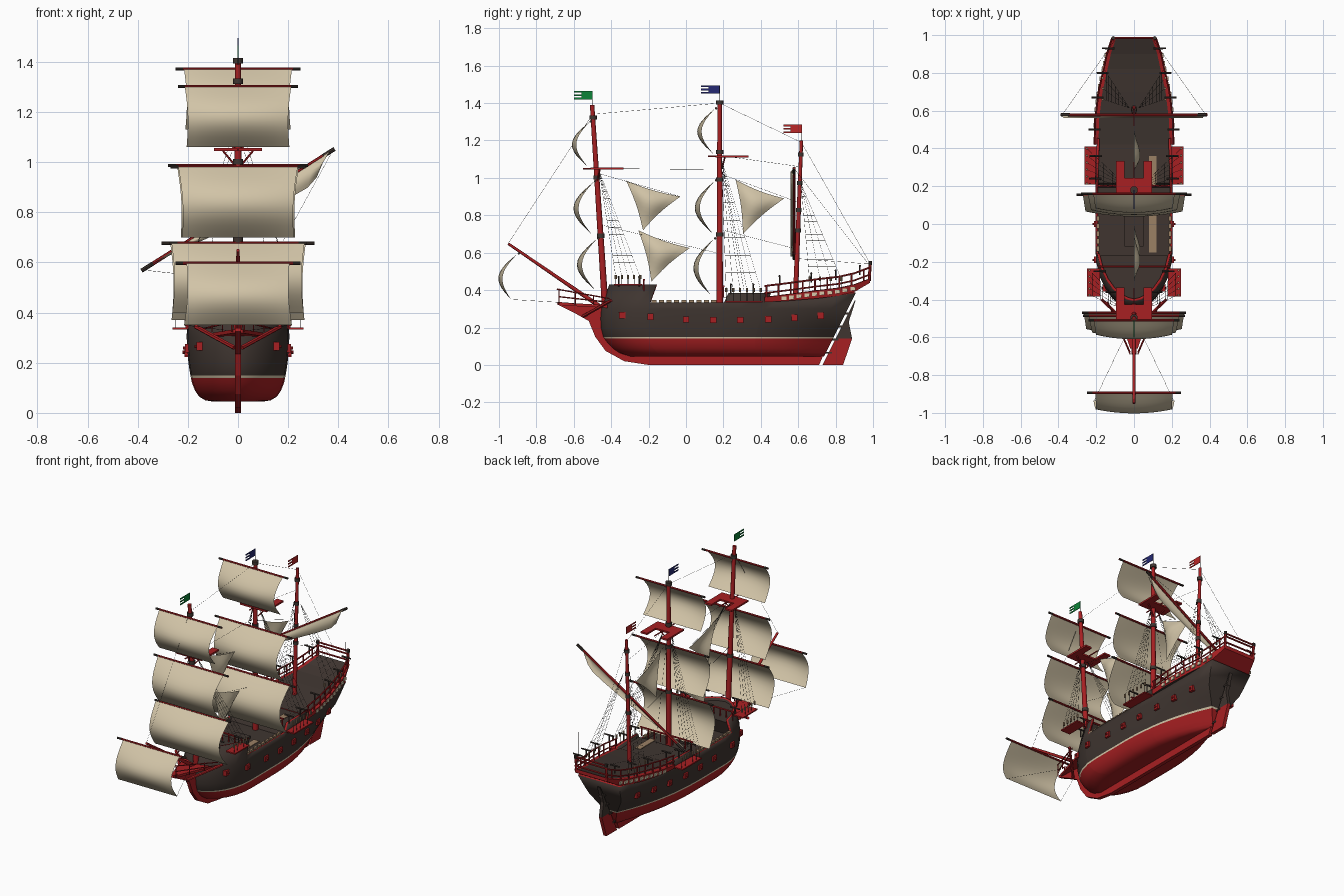
import bpy, bmesh, math
from mathutils import Vector as V

if "Cube" in bpy.data.objects:
    bpy.data.objects.remove(bpy.data.objects["Cube"])

def mat(name, *c):
    m = bpy.data.materials.new(name)
    m.diffuse_color = (*c, 1)
    m.use_nodes = True
    m.node_tree.nodes["Principled BSDF"].inputs["Base Color"].default_value = m.diffuse_color
    return m

RED = mat("red_paint", .39, .014, .016)
DARK = mat("dark_timber", .050, .036, .030)
CREAM = mat("cream_trim", .68, .58, .40)
SAIL = mat("sailcloth", .64, .55, .385)
TAN = mat("tan_wood", .33, .22, .13)
ROPE = mat("rope_black", .025, .023, .022)
GREEN = mat("flag_green", .004, .23, .04)
BLUE = mat("flag_blue", .018, .022, .17)
FLAGRED = mat("flag_red", .50, .02, .02)

def make(name, bm, mats, angle=None, fix=True):
    if fix:
        bmesh.ops.recalc_face_normals(bm, faces=bm.faces)
    me = bpy.data.meshes.new(name)
    bm.to_mesh(me); bm.free()
    for m in mats: me.materials.append(m)
    ob = bpy.data.objects.new(name, me)
    bpy.context.collection.objects.link(ob)
    if angle:
        bpy.ops.object.select_all(action='DESELECT')
        ob.select_set(True); bpy.context.view_layer.objects.active = ob
        bpy.ops.object.shade_smooth_by_angle(angle=math.radians(angle))
    return ob

def rod(bm, a, b, r, r2=None, n=6, mi=0):
    a, b = V(a), V(b); d = b - a
    M = d.to_track_quat('Z', 'Y').to_matrix().to_4x4(); M.translation = (a + b) / 2
    g = bmesh.ops.create_cone(bm, cap_ends=True, segments=n, radius1=r,
                              radius2=r if r2 is None else r2, depth=d.length, matrix=M)
    for f in {f for v in g['verts'] for f in v.link_faces}: f.material_index = mi

def box(bm, x0, x1, y0, y1, z0, z1, mi=0):
    g = bmesh.ops.create_cube(bm, size=1)
    for v in g['verts']:
        v.co = ((x0+x1)/2 + v.co.x*(x1-x0), (y0+y1)/2 + v.co.y*(y1-y0), (z0+z1)/2 + v.co.z*(z1-z0))
    for f in {f for v in g['verts'] for f in v.link_faces}: f.material_index = mi

def prism(bm, pts, hw, mi=0):
    # side profile in (y, z) given thickness across x
    L = [bm.verts.new((-hw, y, z)) for y, z in pts]; R = [bm.verts.new((hw, y, z)) for y, z in pts]
    n = len(pts)
    fs = [bm.faces.new(L), bm.faces.new(R[::-1])]
    fs += [bm.faces.new((L[i], R[i], R[(i+1) % n], L[(i+1) % n])) for i in range(n)]
    for f in fs: f.material_index = mi

def tab(t, pts):
    if t <= pts[0][0]: return pts[0][1]
    for (a, p), (b, q) in zip(pts, pts[1:]):
        if t <= b: return p + (q - p) * (t - a) / (b - a)
    return pts[-1][1]

# hull shape rules: stem line, stern line, half width
def stem(z): return tab(z, [(.045, -.30), (.065, -.36), (.1, -.41), (.15, -.445), (.22, -.462), (.3, -.455), (.43, -.41)])
def stern(z): return .715 + .5 * z
def width(s, z):
    w = tab(z, [(.045, .10), (.05, .13), (.065, .155), (.09, .172), (.12, .184), (.15, .19), (.2, .198), (.3, .205), (.45, .2)])
    t = min(s / .25, 1); bow = (1 - (1 - t) ** 2.2) ** .6
    e = tab(z, [(.05, .06), (.14, .25), (.25, .58), (.38, .74)])
    return w * bow * (1 - (1 - e) * max(0, (s - .45) / .55) ** 2.2)
def side(y, z): return width((y - stem(z)) / (stern(z) - stem(z)), z)

S = [(0, .43), (.008, .43), (.025, .43), (.05, .43), (.085, .43), (.13, .43), (.188, .43), (.19, .335), (.25, .335),
     (.35, .335), (.42, .335), (.488, .335), (.49, .385), (.56, .385), (.66, .385), (.664, .345), (.72, .35),
     (.79, .355), (.86, .36), (.93, .37), (1, .385)]
LEV = [.045, .05, .065, .09, .12, .14, .15, .2, .25, .3]
bm = bmesh.new(); rows = []
for s, zt in S:
    r = [(width(s, z), stem(z) + s * (stern(z) - stem(z)), z) for z in LEV + [zt]]
    rows.append([bm.verts.new((-x, y, z)) for x, y, z in r[::-1]] + [bm.verts.new(p) for p in r])
n = len(rows[0])
for a, b in zip(rows, rows[1:]):
    for i in range(n - 1): bm.faces.new((a[i], a[i+1], b[i+1], b[i]))
e = rows[-1]
for i in range(n // 2 - 1): bm.faces.new((e[i], e[i+1], e[n-2-i], e[n-1-i]))
bmesh.ops.remove_doubles(bm, verts=bm.verts, dist=1e-5)
for f in bm.faces:
    z = f.calc_center_median().z
    f.material_index = 1 if z < .14 else 2 if z < .15 else 0
hull = make("hull", bm, [DARK, RED, CREAM], 35)
m = hull.modifiers.new("thickness", 'SOLIDIFY')
m.thickness = .014; m.offset = -1; m.material_offset_rim = 1

# stepped deck
bm = bmesh.new(); prev = None
for s, zt in S[1:]:
    z = zt - .025; y = stem(z) + s * (stern(z) - stem(z)); w = max(.002, width(s, z) - .006)
    cur = [bm.verts.new((-w, y, z)), bm.verts.new((w, y, z))]
    if prev: bm.faces.new((prev[0], prev[1], cur[1], cur[0]))
    prev = cur
make("deck", bm, [DARK])
bm = bmesh.new()
box(bm, .08, .12, -.15, .05, .31, .314); box(bm, .08, .12, .2, .36, .36, .364)
box(bm, -.05, .05, -.12, .06, .31, .325, 1)
for k in (-1, 1):
    for i in range(9):     # waist rail blocks
        y = -.185 + i * .04
        box(bm, k*.19 - .008, k*.19 + .008, y, y + .028, .335, .348)
make("deck_planks_and_hatch", bm, [TAN, DARK])

# keel, stem and beak knee; rudder hung behind a narrow gap
bm = bmesh.new()
prism(bm, [(.712, 0), (-.2, 0), (-.33, .02), (-.43, .075), (-.485, .15), (-.52, .235), (-.6, .28), (-.69, .325), (-.685, .338),
           (-.5, .315), (-.43, .30), (-.43, .14), (-.38, .09), (-.3, .06), (0, .055), (.735, .055)], .012)
make("keel_and_stem", bm, [RED])
bm = bmesh.new()
prism(bm, [(.73, 0), (.84, 0), (.888, .14), (.80, .14)], .011)
prism(bm, [(.80, .14), (.888, .14), (.87, .23), (.907, .345), (.902, .345)], .011, 1)
for z in (.06, .13, .2, .27): box(bm, -.014, .014, .70 + .5*z, .75 + .5*z, z, z + .01, 1)
make("rudder", bm, [RED, DARK])

# beakhead platform and rails
bm = bmesh.new()
lo = [bm.verts.new(p) for p in ((-.02, -.66, .318), (.02, -.66, .318), (.10, -.42, .305), (-.10, -.42, .305))]
f = bm.faces.new(lo)
g = bmesh.ops.extrude_face_region(bm, geom=[f])
for v in g['geom']:
    if isinstance(v, bmesh.types.BMVert): v.co.z += .015
for k in (-1, 1):
    rod(bm, (k*.02, -.69, .405), (k*.14, -.41, .355), .0035)
    rod(bm, (k*.02, -.68, .365), (k*.14, -.41, .335), .0035)
    rod(bm, (k*.015, -.55, .26), (k*.17, -.40, .345), .009)
    for t in (.04, .35, .7):
        x, y = .02 + .12*t, -.69 + .28*t
        rod(bm, (k*x, y, .322), (k*x, y, .41 - .05*t), .003)
make("beakhead", bm, [RED])

# gun ports
bm = bmesh.new()
for k in (-1, 1):
    for y, z in ((-.34, .265), (-.19, .258), (0, .243), (.145, .24), (.29, .24), (.44, .245), (.58, .252), (.72, .262)):
        x = k * side(y, z)
        box(bm, x - .012, x + .012, y - .017, y + .017, z - .017, z + .017)
        rod(bm, (x, y, z), (x + k*.02, y, z), .006, n=8, mi=0)
make("gun_ports", bm, [RED])

# poop deck slab with red sides and a broad red cap along its edge
P = [(.42, .208, .335, .362), (.55, .205, .343, .378), (.7, .187, .355, .398), (.82, .16, .37, .412), (.9, .143, .39, .43), (.985, .115, .44, .462)]
bm = bmesh.new(); prev = None
for y, w, a, b in P:
    cur = [bm.verts.new(p) for p in ((-w, y, a), (w, y, a), (w + .006, y, b), (w - .02, y, b + .002), (.02 - w, y, b + .002), (-w - .006, y, b))]
    if prev:
        for i in range(6):
            f = bm.faces.new((prev[i], prev[(i+1) % 6], cur[(i+1) % 6], cur[i]))
            f.material_index = 1 if i == 3 or (i == 0 and y < .9) else 0
    else: bm.faces.new(cur)
    prev = cur
bm.faces.new(prev)
make("poop_deck", bm, [RED, DARK])

# poop rails, posts, side panels and swivel guns
def pw(y): return tab(y, [(p[0], p[1]) for p in P])
def pz(y): return tab(y, [(p[0], p[3]) for p in P])
bm = bmesh.new(); gun = bmesh.new(); trim = bmesh.new()
for k in (-1, 1):
    for a, b in zip(P, P[1:]):
        for h, r in ((.022, .0045), (.06, .005)):
            rod(bm, (k*a[1], a[0], a[3] + h), (k*b[1], b[0], b[3] + h), r)
    for i in range(9):
        y = .43 + i * .065
        rod(bm, (k*pw(y), y, pz(y)), (k*pw(y), y, pz(y) + .062), .0045)
    for i in range(10):
        y = .51 + i * .041; x = k * (pw(y) + .004); z = pz(y) - .018
        box(trim, x - .004, x + .004, y, y + .026, z - .009, z + .010)
    for y, z in ((.5, .445), (.67, .46), (.8, .475), (.93, .5), (.24, .4), (.36, .4), (-.25, .44), (-.36, .44)):
        x = k * (pw(y) if y > .42 else side(y, .38))
        rod(gun, (x, y, z - .02), (x, y, z + .025), .004)
        rod(gun, (x - k*.03, y, z + .03), (x + k*.035, y, z + .03), .006, .0045, n=8)
    rod(bm, (k*.11, .98, .45), (k*.11, .985, .55), .008)
    rod(gun, (k*.11, .985, .535), (k*.11, .985, .556), .010, n=8)
for h in (.485, .525, .545): rod(bm, (-.115, .985, h), (.115, .985, h), .006)
for z, y in ((.445, -.225), (.41, .2)):     # cross beams at the deck breaks
    rod(bm, (-.19, y, z + .01), (.19, y, z + .01), .006)
    for i in range(9): rod(bm, (-.18 + .045*i, y, z - .05), (-.18 + .045*i, y, z + .01), .004)
make("deck_rails", bm, [RED]); make("swivel_guns_and_lanterns", gun, [DARK]); make("poop_panels", trim, [CREAM])

# masts, bowsprit and bands
bm = bmesh.new()
MASTS = [((0, -.43, .28), (0, -.502, 1.39), .018, (.36, .64, .93)), ((0, .18, .28), (0, .18, 1.41), .018, (.36, .62, .75, .985)),
         ((0, .585, .35), (0, .617, 1.2), .014, (.42, .55, .72, .9))]
for a, b, r, bands in MASTS:
    rod(bm, a, b, r, r*.65, 12)
    for t in bands:
        p = V(a).lerp(V(b), t)
        rod(bm, p, p + V((0, 0, .022)), r*1.1, n=12, mi=1)
rod(bm, (0, -.42, .285), (0, -.95, .648), .012, .007, 10)
make("masts_and_bowsprit", bm, [RED, DARK], 40)

# mast-top platforms notched at the back, and shroud channels
bm = bmesh.new()
for y, z in ((-.51, 1.045), (.158, 1.11)):
    box(bm, -.096, .096, y, y + .085, z, z + .011)
    for k in (-1, 1):
        box(bm, k*.073 - .023, k*.073 + .023, y + .085, y + .175, z, z + .011)
        rod(bm, (k*.01, y + .035, z - .06), (k*.06, y + .05, z), .004)
    rod(bm, (0, y - .04, z + .005), (0, y + .17, z + .005), .004)
for k in (-1, 1):
    box(bm, k*.225 - .037, k*.225 + .037, .21, .41, .333, .341)
    box(bm, k*.215 - .034, k*.215 + .034, -.385, -.235, .424, .432)
make("mast_tops_and_channels", bm, [RED])

# yards with dark tips, and billowing square sails
yards = bmesh.new()
def yard(a, b, r=.0062):
    a, b = V(a), V(b)
    rod(yards, a, b, r, n=8)
    for p, q in ((a, b), (b, a)): rod(yards, p, p.lerp(q, .06), r*1.06, n=8, mi=1)
def grid(bm, nu, nv, fn):
    g = [[bm.verts.new(fn(i / nu, j / nv)) for i in range(nu + 1)] for j in range(nv + 1)]
    for j in range(nv):
        for i in range(nu): bm.faces.new((g[j][i], g[j][i+1], g[j+1][i+1], g[j+1][i]))
def square_sail(name, y0, z0, y1, z1, w0, w1, wy, d=.103):
    def fn(u, v):
        c = 2*u - 1; s = math.sin(math.pi * v)
        w = (w0 + (w1 - w0)*v) * (1 - .04*s)
        return (c*w, y0 + (y1 - y0)*v - s*d*(1 - .26*c*c), z0 + (z1 - z0)*v)
    bm = bmesh.new(); grid(bm, 14, 12, fn)
    make(name, bm, [SAIL], 80, False)
    yard((-wy, y0 + .006, z0 + .002), (wy, y0 + .006, z0 + .002))
square_sail("fore_lower_sail", -.475, .675, -.485, .40, .265, .262, .275)
square_sail("fore_middle_sail", -.492, .98, -.505, .70, .238, .222, .27)
square_sail("fore_top_sail", -.515, 1.30, -.525, 1.06, .212, .205, .24, .09)
square_sail("main_lower_sail", .15, .675, .135, .37, .27, .265, .305)
square_sail("main_middle_sail", .155, .985, .145, .70, .243, .228, .28)
square_sail("main_top_sail", .155, 1.37, .145, 1.13, .215, .21, .25, .09)
square_sail("bowsprit_sail", -.90, .595, -.935, .35, .205, .215, .25, .085)

# lateen yard and sail on the mizzen
yard((-.385, .578, .567), (.385, .578, 1.053), .008)
bm = bmesh.new()
D = [(0, .005), (.25, .035), (.5, .07), (.78, .095), (.9, .10), (.97, .075), (1, .02)]
grid(bm, 20, 6, lambda u, v: (-.36 + .73*u - .02*v, .572 - .012*math.sin(math.pi*v), .583 + .461*u - v*tab(u, D)))
make("lateen_sail", bm, [SAIL], 80, False)
make("yards", yards, [RED, DARK], 40)

# triangular staysails with hollow edges
def staysail(name, *pts):
    a, b, c = [V((0, *p)) for p in pts]; mid = (a + b + c) / 3; n = 10; bm = bmesh.new(); g = {}
    for i in range(n + 1):
        for j in range(n + 1 - i):
            u, v = i / n, j / n; w = 1 - u - v
            p = a*u + b*v + c*w
            p += (mid - p) * .45 * (u*v + v*w + w*u)
            p.x += .9 * u*v*w
            g[i, j] = bm.verts.new(p)
    for i in range(n):
        for j in range(n - i):
            bm.faces.new((g[i, j], g[i+1, j], g[i, j+1]))
            if i + j < n - 1: bm.faces.new((g[i+1, j], g[i+1, j+1], g[i, j+1]))
    make(name, bm, [SAIL], 80, False)
staysail("upper_staysail", (-.32, .985), (-.03, .90), (-.23, .72))
staysail("lower_staysail", (-.255, .72), (.02, .625), (-.185, .445))
staysail("aft_staysail", (.265, .99), (.525, .89), (.305, .70))

# shrouds with ratlines and deadeyes, then stays
bm = bmesh.new(); dead = bmesh.new(); R = .0007
for k in (-1, 1):
    for y0, y1, x, zc, z0, ty, tz, n in ((-.375, -.245, .235, .43, .47, -.465, 1.04, 5), (.215, .4, .25, .34, .4, .19, 1.1, 6),
                                         (.66, .83, .165, .40, .46, .615, .97, 4)):
        top = V((k*.025, ty, tz)); feet = [V((k*x, y0 + (y1 - y0)*i/(n - 1), z0)) for i in range(n)]
        for p in feet:
            rod(bm, p, top, R, n=4)
            rod(bm, p, (p.x, p.y, zc), .0015, n=4)
            rod(dead, p + V((0, 0, -.01)), p + V((0, 0, .012)), .006, n=8)
        for t in range(1, 14):
            rod(bm, feet[0].lerp(top, t/15), feet[-1].lerp(top, t/15), R, n=4)
    rod(bm, (k*.21, -.935, .35), (k*.05, -.6, .33), R, n=4)
    rod(bm, (k*.38, .578, .81 + k*.24), (k*.1, .975, .54), R, n=4)
for a, b in (((-.5, 1.34), (-.95, .65)), ((-.5, 1.34), (.18, 1.4)), ((.18, 1.4), (.617, 1.19)), ((.617, 1.19), (.98, .55)),
             ((-.48, 1.05), (.16, 1.045)), ((.18, 1.12), (.61, 1.06)), ((-.49, 1.03), (-.03, .9)), ((-.46, .75), (.16, .6)),
             ((.19, 1.02), (.6, .87)), ((.2, .72), (.59, .62)), ((.19, 1.1), (.31, .4))):
    rod(bm, (0, *a), (0, *b), R, n=4)
for y, z0, z1 in ((-.502, 1.38, 1.46), (.18, 1.4, 1.495), (.618, 1.19, 1.285)): rod(bm, (0, y, z0), (0, y, z1), .001, n=4)
make("rigging", bm, [ROPE]); make("deadeyes", dead, [TAN])

# flags with three tails
for name, y, z, m in (("fore_flag", -.5, 1.42, GREEN), ("main_flag", .18, 1.45, BLUE), ("mizzen_flag", .62, 1.24, FLAGRED)):
    bm = bmesh.new()
    box(bm, -.0015, .0015, y - .06, y, z, z + .045)
    for h in (0, .018, .036): box(bm, -.0015, .0015, y - .1, y - .06, z + h, z + h + .009)
    make(name, bm, [m])
